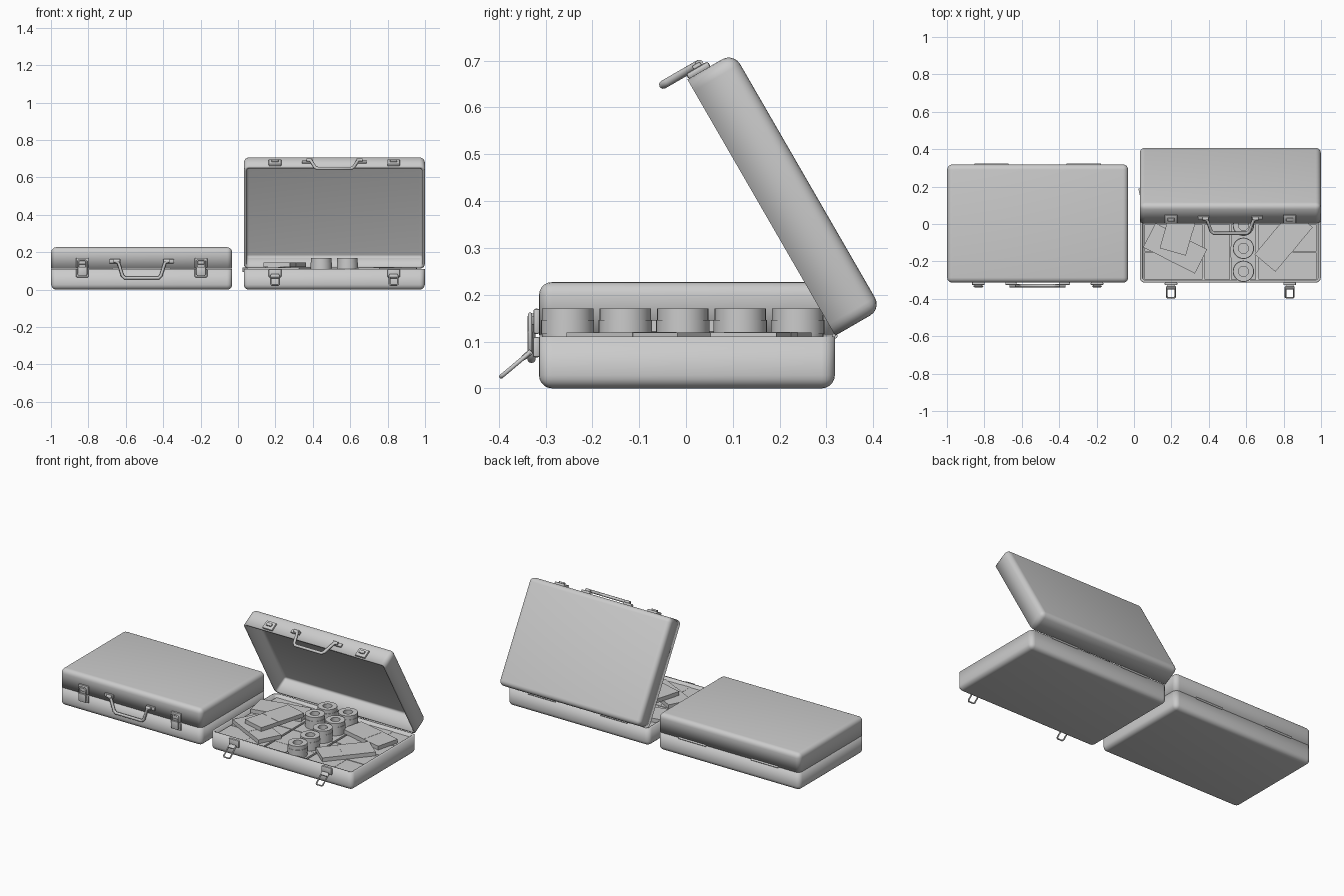
import bpy, bmesh, math
from mathutils import Matrix, Vector

if "Cube" in bpy.data.objects:
    bpy.data.objects.remove(bpy.data.objects["Cube"])

T = Matrix.Translation
SPLIT, BACK, FRONT = 0.112, 0.317, -0.315   # seam height, back and front wall of a case


def finish(name, bm, M, smooth=False):
    me = bpy.data.meshes.new(name)
    bmesh.ops.recalc_face_normals(bm, faces=bm.faces)
    bm.to_mesh(me)
    bm.free()
    ob = bpy.data.objects.new(name, me)
    bpy.context.collection.objects.link(ob)
    ob.matrix_world = M
    if smooth:
        select(ob)
        bpy.ops.object.shade_smooth_by_angle(angle=math.radians(35))
    return ob


def select(ob):
    bpy.ops.object.select_all(action='DESELECT')
    ob.select_set(True)
    bpy.context.view_layer.objects.active = ob


def add_box(bm, lo, hi):
    lo, hi = Vector(lo), Vector(hi)
    m = T((lo + hi) / 2) @ Matrix.Diagonal((*(hi - lo), 1))
    return bmesh.ops.create_cube(bm, size=1, matrix=m)['verts']


def box(name, lo, hi, M, bevel=0.0):
    bm = bmesh.new()
    add_box(bm, lo, hi)
    if bevel:
        bmesh.ops.bevel(bm, geom=bm.edges[:], offset=bevel, segments=2,
                        affect='EDGES', profile=0.5)
    return finish(name, bm, M, bool(bevel))


def wire(name, pts, radius, M, cyclic=False):
    cu = bpy.data.curves.new(name, 'CURVE')
    cu.dimensions = '3D'
    cu.bevel_depth, cu.bevel_resolution, cu.use_fill_caps = radius, 2, True
    sp = cu.splines.new('POLY')
    sp.points.add(len(pts) - 1)
    for p, co in zip(sp.points, pts):
        p.co = (*co, 1)
    sp.use_cyclic_u = cyclic
    ob = bpy.data.objects.new(name, cu)
    bpy.context.collection.objects.link(ob)
    ob.matrix_world = M
    select(ob)
    bpy.ops.object.convert(target='MESH')
    bpy.ops.object.shade_smooth_by_angle(angle=math.radians(50))


# Hollow half of a case: rounded box with its seam face removed
def shell(name, z0, z1, seam, M):
    bm = bmesh.new()
    add_box(bm, (-0.484, FRONT, z0), (0.484, BACK, z1))
    on_seam = lambda f: all(abs(v.co.z - seam) < 1e-4 for v in f.verts)
    bmesh.ops.delete(bm, geom=[f for f in bm.faces if on_seam(f)], context='FACES_ONLY')
    edges = [e for e in bm.edges if not e.is_boundary]
    bmesh.ops.bevel(bm, geom=edges, offset=0.028, segments=5, affect='EDGES', profile=0.5)
    ob = finish(name, bm, M)
    # make sure the walls face outward before thickening inward
    far = max(ob.data.polygons, key=lambda p: p.area)
    if far.normal.z * (far.center.z - seam) < 0:
        ob.data.flip_normals()
    s = ob.modifiers.new('wall', 'SOLIDIFY')
    s.thickness, s.offset = 0.015, -1
    select(ob)
    bpy.ops.object.shade_smooth_by_angle(angle=math.radians(35))


def carry_handle(tag, M):
    y = FRONT - 0.016
    for s in (-1, 1):
        box(tag + '_handle_mount', (s * 0.143 - 0.03, FRONT - 0.012, 0.14),
            (s * 0.143 + 0.03, FRONT + 0.002, 0.163), M, 0.005)
        wire(tag + '_handle_ring', [(s * 0.15, y, 0.152), (s * 0.118, y, 0.152)], 0.009, M)
    wire(tag + '_handle', [(-0.14, y, 0.152), (-0.125, y, 0.145), (-0.103, y, 0.075),
                           (-0.09, y, 0.062), (0.09, y, 0.062), (0.103, y, 0.075),
                           (0.125, y, 0.145), (0.14, y, 0.152)], 0.009, M)


def latch(tag, x, base, lid, is_open):
    # lid catch and base plate
    box(tag + '_lid_catch', (x - 0.034, FRONT - 0.012, 0.116),
        (x + 0.034, FRONT + 0.002, 0.17), lid, 0.005)
    box(tag + '_catch_hook', (x - 0.018, FRONT - 0.02, 0.135),
        (x + 0.018, FRONT - 0.008, 0.155), lid, 0.003)
    box(tag + '_base_plate', (x - 0.034, FRONT - 0.013, 0.066),
        (x + 0.034, FRONT + 0.002, 0.11), base, 0.005)
    # lever loop, upright when shut and hanging outward when open
    L = base @ T((x, FRONT - 0.019, 0.077))
    if is_open:
        L = L @ Matrix.Rotation(math.radians(130), 4, 'X')
    w, c = 0.022, 0.006
    wire(tag + '_latch_loop', [(-w + c, 0, 0), (w - c, 0, 0), (w, 0, c), (w, 0, 0.081 - c),
                               (w - c, 0, 0.081), (-w + c, 0, 0.081), (-w, 0, 0.081 - c),
                               (-w, 0, c)], 0.0045, L, True)
    box(tag + '_latch_lever', (-0.022, -0.006, -0.004),
        (0.022, 0.006, 0.02 if is_open else 0.045), L, 0.003)


def case(tag, cx, is_open):
    base = T((cx, 0.001, 0))
    lid = base.copy()
    if is_open:
        h = Vector((0, BACK, SPLIT))
        lid = base @ T(h) @ Matrix.Rotation(math.radians(-60), 4, 'X') @ T(-h)
    shell(tag + '_base', 0, SPLIT - 0.001, SPLIT - 0.001, base)
    shell(tag + '_lid', SPLIT + 0.001, 0.227, SPLIT + 0.001, lid)
    carry_handle(tag, lid)
    for s in (-1, 1):
        latch(tag, s * 0.317, base, lid, is_open)
        wire(tag + '_hinge', [(s * 0.247 - 0.092, BACK, SPLIT),
                              (s * 0.247 + 0.092, BACK, SPLIT)], 0.006, base)
    return base


# Stack of notes with a paper band around the middle
def bundle(x, y, z, h, angle=0, l=0.31, w=0.145):
    bm = bmesh.new()
    add_box(bm, (-l / 2, -w / 2, 0), (l / 2, w / 2, h))
    add_box(bm, (-0.03, -w / 2 - 0.001, 0), (0.03, w / 2 + 0.001, h + 0.001))
    finish('note_bundle', bm, T((x, y, z)) @ Matrix.Rotation(math.radians(angle), 4, 'Z'))


# Rolled notes: lathed ring profile with a raised band
def roll(x, y, z=0.094):
    prof = [(0.027, 0), (0.055, 0), (0.055, 0.022), (0.057, 0.022), (0.057, 0.052),
            (0.055, 0.052), (0.055, 0.076), (0.027, 0.076)]
    bm = bmesh.new()
    n = 28
    rings = [[bm.verts.new((r * math.cos(a), r * math.sin(a), h)) for r, h in prof]
             for a in (2 * math.pi * i / n for i in range(n))]
    for i in range(n):
        a, b = rings[i], rings[(i + 1) % n]
        for j in range(len(prof)):
            k = (j + 1) % len(prof)
            bm.faces.new((a[j], b[j], b[k], a[k]))
    finish('note_roll', bm, T((x, y, z)), True)


case('closed_case', -0.515, False)
case('open_case', 0.515, True)

# Flat layer filling the open base
for x in (0.21, 0.82):
    for r in range(4):
        bundle(x, -0.224 + r * 0.15, 0.016, 0.078)
for x in (0.445, 0.585):
    for y in (-0.149, 0.151):
        bundle(x, y, 0.016, 0.078, 90, 0.295, 0.135)

# Loose bundles tossed on top
for x, y, z, a in ((0.22, -0.13, 0.095, -27), (0.25, 0.0, 0.121, 74), (0.19, 0.15, 0.095, 12),
                   (0.80, -0.09, 0.095, 50), (0.79, 0.16, 0.095, -14)):
    bundle(x, y, z, 0.024, a)

# Rolls in two columns
for i in range(5):
    roll(0.585, -0.253 + i * 0.123)
for i in (3, 4):
    roll(0.445, -0.253 + i * 0.123)
